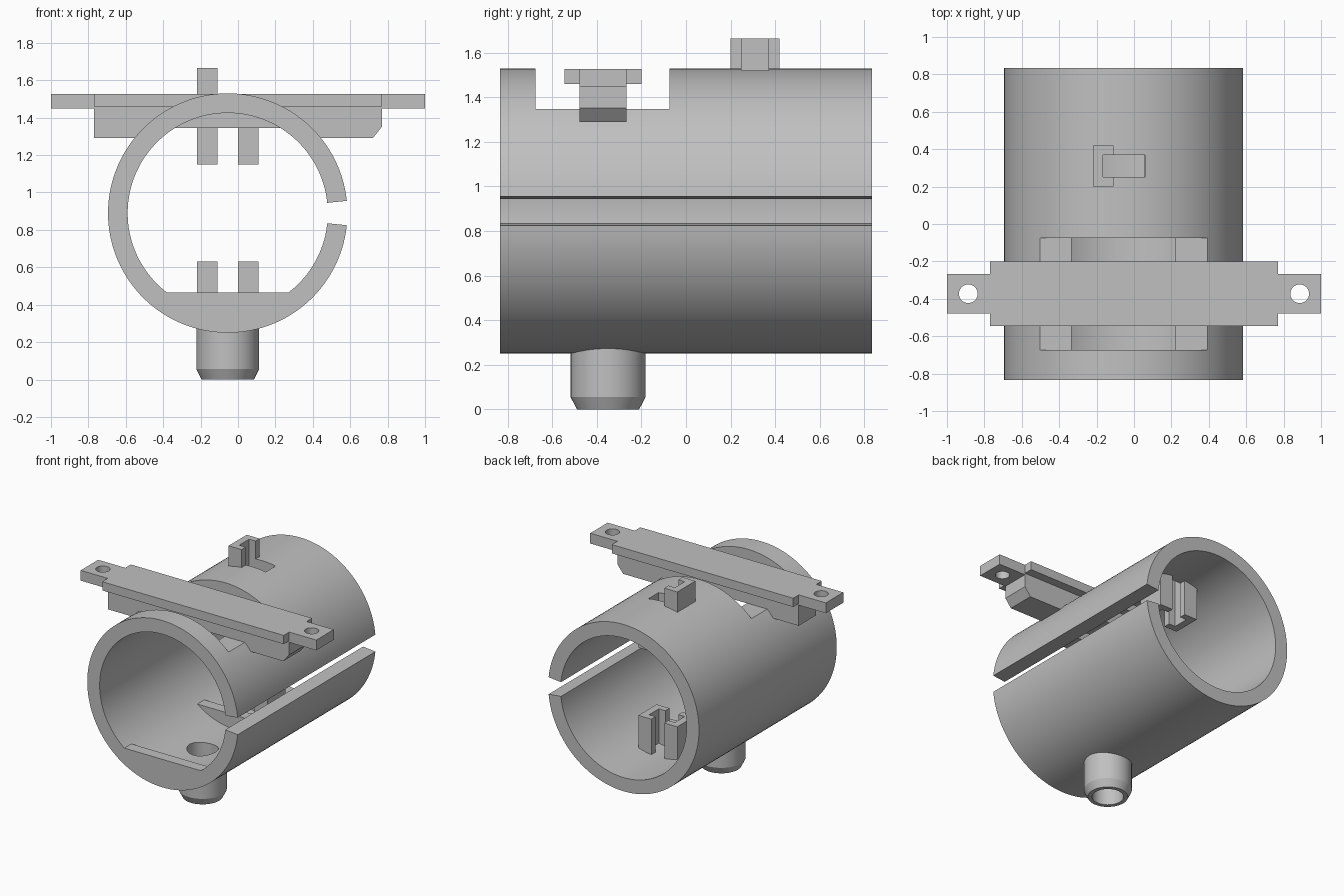
import bpy
import bmesh
from math import sin, cos, radians, acos, pi
from mathutils import Vector

cube = bpy.data.objects.get("Cube")
if cube:
    bpy.data.objects.remove(cube, do_unlink=True)

grey = bpy.data.materials.new("plain grey")
grey.use_nodes = True
tone = (0.53, 0.53, 0.53, 1)
grey.diffuse_color = tone
grey.node_tree.nodes["Principled BSDF"].inputs["Base Color"].default_value = tone

CX, CZ, R_OUT, R_IN, HALF = -0.055, 0.89, 0.64, 0.535, 0.835
DRAIN_Y, KEY_Y = -0.35, 0.31


def prism(name, points, axis, lo, hi):
    """Extrude a flat outline along y (points are x, z) or z (points are x, y)."""
    def place(p, d):
        return (p[0], d, p[1]) if axis == "y" else (p[0], p[1], d)
    bm = bmesh.new()
    face = bm.faces.new([bm.verts.new(place(p, lo)) for p in points])
    new = bmesh.ops.extrude_face_region(bm, geom=[face])["geom"]
    shift = Vector(place((0, 0), hi - lo))
    bmesh.ops.translate(bm, verts=[v for v in new if isinstance(v, bmesh.types.BMVert)], vec=shift)
    bmesh.ops.recalc_face_normals(bm, faces=bm.faces)
    mesh = bpy.data.meshes.new(name)
    bm.to_mesh(mesh)
    bm.free()
    mesh.materials.append(grey)
    obj = bpy.data.objects.new(name, mesh)
    bpy.context.collection.objects.link(obj)
    return obj


def rect(x0, x1, y0, y1):
    return [(x0, y0), (x1, y0), (x1, y1), (x0, y1)]


def arc(cx, cy, r, a0, a1, n):
    return [(cx + r * cos(a0 + (a1 - a0) * i / n), cy + r * sin(a0 + (a1 - a0) * i / n))
            for i in range(n + 1)]


def circle(cx, cy, r, n=48):
    return arc(cx, cy, r, 0, 2 * pi, n)[:-1]


def activate(obj):
    bpy.ops.object.select_all(action="DESELECT")
    obj.select_set(True)
    bpy.context.view_layer.objects.active = obj


def combine(obj, other, operation):
    """Apply a boolean, then drop the helper."""
    other.hide_render = True
    activate(obj)
    mod = obj.modifiers.new("combine", "BOOLEAN")
    mod.operation, mod.solver, mod.object = operation, "EXACT", other
    bpy.ops.object.modifier_apply(modifier=mod.name)
    bpy.data.objects.remove(other, do_unlink=True)


def smooth(obj):
    activate(obj)
    bpy.ops.object.shade_smooth_by_angle(angle=radians(25))


# Split tube, open along its +x side
gap = radians(5.85)
ring = (arc(CX, CZ, R_OUT, gap, 2 * pi - gap, 120)
        + arc(CX, CZ, R_IN, 2 * pi - gap, gap, 120))
tube = prism("split_tube", ring, "y", -HALF, HALF)

# Two low dams on the tube floor, either side of the drain
r_dam = 0.59
half_angle = acos((CZ - 0.465) / r_dam)
segment = arc(CX, CZ, r_dam, -pi / 2 - half_angle, -pi / 2 + half_angle, 32)
for y0 in (-HALF, 0.05):
    combine(tube, prism("dam", segment, "y", y0, y0 + 0.085), "UNION")

# Top saddle cut, key slot and drain hole
combine(tube, prism("saddle_cutter", rect(-0.8, 0.8, -0.675, -0.075), "z", 1.347, 1.8), "DIFFERENCE")
combine(tube, prism("key_cutter", rect(-0.165, 0.06, KEY_Y - 0.06, KEY_Y + 0.06), "z", 1.2, 1.8), "DIFFERENCE")
combine(tube, prism("drain_cutter", circle(CX, DRAIN_Y, 0.11), "z", 0.1, 0.6), "DIFFERENCE")
smooth(tube)

# Drain spout: a turned profile with a chamfered tip and a bore
profile = [(0.11, 0.33), (0.11, 0), (0.14, 0), (0.168, 0.055), (0.168, 0.33)]
bm = bmesh.new()
verts = [bm.verts.new((CX + r, DRAIN_Y, z)) for r, z in profile]
edges = [bm.edges.new((verts[i], verts[(i + 1) % len(verts)])) for i in range(len(verts))]
bmesh.ops.spin(bm, geom=verts + edges, cent=(CX, DRAIN_Y, 0), axis=(0, 0, 1),
               angle=2 * pi, steps=48, use_merge=True)
bmesh.ops.remove_doubles(bm, verts=bm.verts, dist=0.0001)
bmesh.ops.recalc_face_normals(bm, faces=bm.faces)
mesh = bpy.data.meshes.new("drain_spout")
bm.to_mesh(mesh)
bm.free()
mesh.materials.append(grey)
spout = bpy.data.objects.new("drain_spout", mesh)
bpy.context.collection.objects.link(spout)
smooth(spout)


# Channel posts facing each other across the key slot
def channel(name, side, z0, z1):
    back, inner, front = (0.165, 0.11, 0.055)
    outline = [(back, -0.11), (back, 0.11), (front, 0.11), (front, 0.06),
               (inner, 0.06), (inner, -0.06), (front, -0.06), (front, -0.11)]
    prism(name, [(CX + side * x, KEY_Y + y) for x, y in outline], "z", z0, z1)


for side, word in ((-1, "right"), (1, "left")):
    channel("floor_post_" + word, side, 0.32, 0.63)
    channel("ceiling_post_" + word, side, 1.15, 1.46)
channel("outer_post", -1, 1.48, 1.665)

# Cross bar: wide plate, drilled ears and a notched rib beneath
BAR_Y = -0.373
prism("bar_plate", rect(-0.77, 0.77, BAR_Y - 0.173, BAR_Y + 0.173), "z", 1.46, 1.527)
for side, word in ((-1, "right"), (1, "left")):
    x0, x1 = sorted((side * 0.76, side))
    ear = prism("bar_ear_" + word, rect(x0, x1, BAR_Y - 0.106, BAR_Y + 0.106), "z", 1.448, 1.527)
    combine(ear, prism("ear_cutter", circle(side * 0.886, BAR_Y, 0.05, 32), "z", 1.3, 1.7), "DIFFERENCE")
    smooth(ear)
rib = [(-0.77, 1.46), (-0.77, 1.29), (-0.55, 1.29), (-0.49, 1.345), (0.38, 1.345),
       (0.44, 1.29), (0.72, 1.29), (0.77, 1.352), (0.77, 1.46)]
prism("bar_rib", rib, "y", BAR_Y - 0.106, BAR_Y + 0.106)
